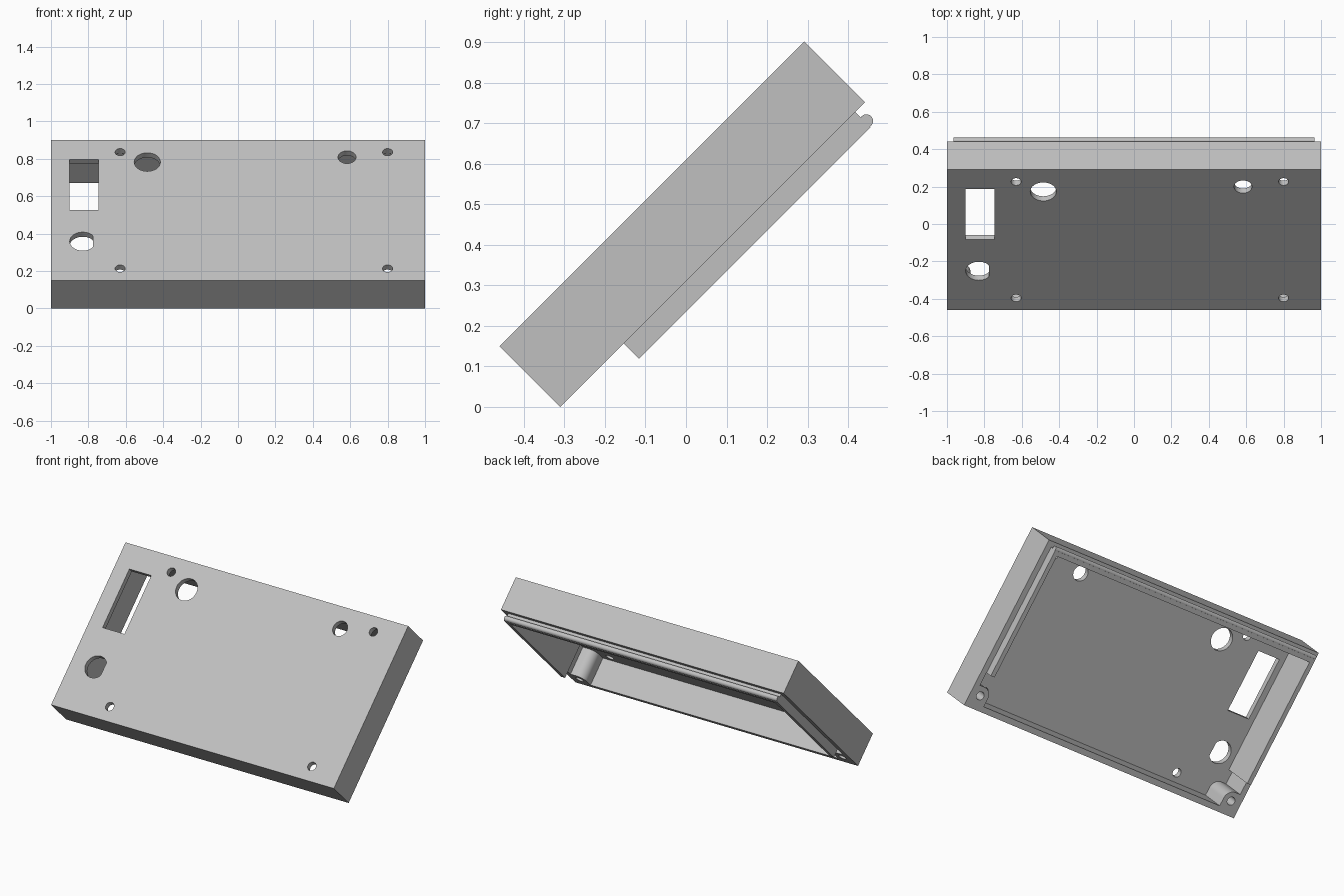
import bpy, bmesh, math
from mathutils import Matrix

cube = bpy.data.objects.get("Cube")
if cube:
    bpy.data.objects.remove(cube, do_unlink=True)

grey = bpy.data.materials.new("plain grey")
grey.use_nodes = True
colour = (0.53, 0.53, 0.53, 1)
grey.diffuse_color = colour
grey.node_tree.nodes["Principled BSDF"].inputs["Base Color"].default_value = colour

LENGTH, DEPTH, WALL = 1.063, 0.212, 0.035
LIP_DEPTH, LIP_START, LIP_TOP, LIP_THICK = 0.265, 0.221, 1.029, 0.028
INNER_X = 1 - WALL

# The panel is drawn flat (x across, y up the slope, depth below), then tilted
tilt = Matrix.Translation((0, -0.46, DEPTH / math.sqrt(2))) @ Matrix.Rotation(math.radians(45), 4, 'X')


def prism(name, outline, near, far):
    """Extrude an outline from one depth to another below the front panel."""
    bm = bmesh.new()
    face = bm.faces.new([bm.verts.new((x, y, -far)) for x, y in outline])
    moved = bmesh.ops.extrude_face_region(bm, geom=[face])["geom"]
    bmesh.ops.translate(bm, vec=(0, 0, far - near),
                        verts=[g for g in moved if isinstance(g, bmesh.types.BMVert)])
    bmesh.ops.recalc_face_normals(bm, faces=bm.faces)
    mesh = bpy.data.meshes.new(name)
    bm.to_mesh(mesh)
    bm.free()
    mesh.materials.append(grey)
    obj = bpy.data.objects.new(name, mesh)
    obj.matrix_world = tilt
    bpy.context.collection.objects.link(obj)
    return obj


def rect(x0, x1, y0, y1):
    return [(x0, y0), (x1, y0), (x1, y1), (x0, y1)]


def arc(cx, cy, r, start=0, end=360, steps=32):
    count = steps if end - start == 360 else steps + 1
    angles = [math.radians(start + (end - start) * i / steps) for i in range(count)]
    return [(cx + r * math.cos(a), cy + r * math.sin(a)) for a in angles]


def cut(target, outline, near, far):
    cutter = prism("cutter", outline, near, far)
    cutter.hide_render = True
    mod = target.modifiers.new("cut", 'BOOLEAN')
    mod.operation, mod.solver, mod.object = 'DIFFERENCE', 'EXACT', cutter
    bpy.context.view_layer.update()
    with bpy.context.temp_override(object=target, active_object=target):
        bpy.ops.object.modifier_apply(modifier=mod.name)
    bpy.data.objects.remove(cutter, do_unlink=True)


def smooth(obj):
    bpy.ops.object.select_all(action='DESELECT')
    obj.select_set(True)
    bpy.context.view_layer.objects.active = obj
    bpy.ops.object.shade_smooth_by_angle(angle=math.radians(30))


# Hollow case, open at the back
case = prism("case_shell", rect(-1, 1, 0, LENGTH), 0, DEPTH)
cut(case, rect(-INNER_X, INNER_X, WALL, LENGTH - WALL), WALL, DEPTH + 0.1)

# Openings in the front panel
flat_sided = [(min(x, -0.775), y) for x, y in arc(-0.83, 0.295, 0.07)]
flat_sided = list(dict.fromkeys((round(x, 4), round(y, 4)) for x, y in flat_sided))
# keep only the two end points of the flat side
edge = [p for p in flat_sided if p[0] == -0.775]
low, high = min(p[1] for p in edge), max(p[1] for p in edge)
flat_sided = [p for p in flat_sided if p[0] != -0.775 or p[1] in (low, high)]
openings = [rect(-0.9, -0.745, 0.533, 0.916), flat_sided,
            arc(-0.485, 0.895, 0.07), arc(0.583, 0.932, 0.048)]
openings += [arc(x, y, 0.027) for x in (-0.63, 0.8) for y in (0.09, 0.97)]
for outline in openings:
    cut(case, outline, -0.1, WALL + 0.02)
smooth(case)

# Raised lip on the two sides and the top
for side, sign in (("left", 1), ("right", -1)):
    xs = sorted((sign * INNER_X, sign * (INNER_X - LIP_THICK)))
    prism(side + "_lip", rect(*xs, LIP_START, LIP_TOP), WALL, LIP_DEPTH)
prism("top_lip", rect(-INNER_X, INNER_X, LIP_TOP - LIP_THICK, LIP_TOP), WALL, LIP_DEPTH)

# Rounded snap bead along the top lip
bpy.ops.mesh.primitive_cylinder_add(vertices=24, radius=0.0165, depth=2 * INNER_X)
bead = bpy.context.object
bead.name = "snap_bead"
bead.matrix_world = tilt @ Matrix.Translation((0, 1.033, -0.247)) @ Matrix.Rotation(math.pi / 2, 4, 'Y')
bead.data.materials.append(grey)
smooth(bead)

# Screw posts in the two lower corners
for side, sign in (("left", 1), ("right", -1)):
    cx, cy, r = 0.93, 0.085, 0.055
    profile = [(INNER_X, WALL), (INNER_X, cy + r)] + arc(cx, cy, r, 90, 180, 12) + [(cx - r, WALL)]
    post = prism(side + "_screw_post", [(sign * x, y) for x, y in profile], WALL, DEPTH)
    cut(post, arc(sign * cx, cy, 0.025), 0.08, DEPTH + 0.1)
    smooth(post)
